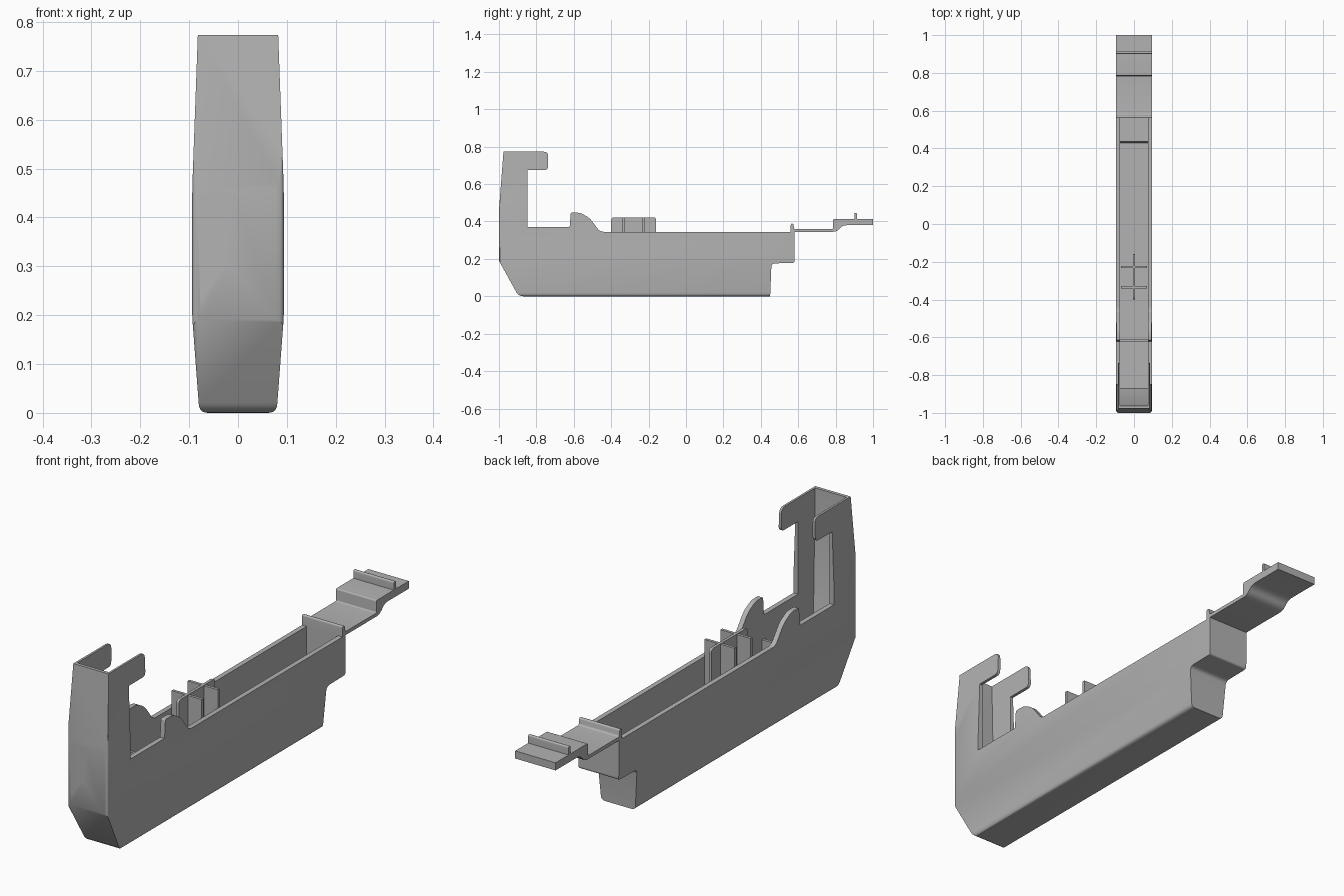
import bpy, bmesh, math
from mathutils import Vector

cube = bpy.data.objects.get("Cube")
if cube:
    bpy.data.objects.remove(cube, do_unlink=True)

grey = bpy.data.materials.new("matte_grey")
grey.use_nodes = True
colour = (0.45, 0.45, 0.45, 1)
grey.diffuse_color = colour
grey.node_tree.nodes["Principled BSDF"].inputs["Base Color"].default_value = colour

HALF = 0.094    # half width of the body
INNER = 0.073   # half width of the cavity


def rounded(points, steps=5):
    """Fillet every corner given as (u, v, radius); plain (u, v) stays sharp."""
    out = []
    for i, p in enumerate(points):
        here = Vector(p[:2])
        if len(p) == 2:
            out.append(here)
            continue
        ends = []
        for q in (points[i - 1], points[(i + 1) % len(points)]):
            ends.append(here + (Vector(q[:2]) - here).normalized() * p[2])
        for s in range(steps + 1):
            t = s / steps
            out.append(ends[0] * (1 - t) ** 2 + here * 2 * t * (1 - t) + ends[1] * t * t)
    return out


def prism(name, points, axis, low, high):
    """Extrude a flat profile along one axis."""
    place = {"x": lambda p, d: (d, p.x, p.y),
             "y": lambda p, d: (p.x, d, p.y),
             "z": lambda p, d: (p.x, p.y, d)}[axis]
    bm = bmesh.new()
    profile = rounded(points)
    a = [bm.verts.new(place(p, low)) for p in profile]
    b = [bm.verts.new(place(p, high)) for p in profile]
    bm.faces.new(a)
    bm.faces.new(b[::-1])
    for i in range(len(a)):
        bm.faces.new((a[i - 1], a[i], b[i], b[i - 1]))
    bmesh.ops.recalc_face_normals(bm, faces=bm.faces)
    mesh = bpy.data.meshes.new(name)
    bm.to_mesh(mesh)
    bm.free()
    mesh.materials.append(grey)
    obj = bpy.data.objects.new(name, mesh)
    bpy.context.collection.objects.link(obj)
    return obj


def activate(obj):
    bpy.ops.object.select_all(action="DESELECT")
    obj.select_set(True)
    bpy.context.view_layer.objects.active = obj


def combine(target, tool, operation):
    mod = target.modifiers.new(operation, "BOOLEAN")
    mod.operation, mod.solver, mod.object = operation, "EXACT", tool
    activate(target)
    bpy.ops.object.modifier_apply(modifier=mod.name)
    bpy.data.objects.remove(tool, do_unlink=True)


def smooth(obj):
    activate(obj)
    bpy.ops.object.shade_smooth_by_angle(angle=math.radians(30))


def mirrored(half):
    """Close a right-hand outline with its mirror image."""
    return half + [(-p[0],) + tuple(p[1:]) for p in reversed(half)]


# Body: side outline with hooked column and retaining bumps
body = prism("body_shell", [
    (-0.976, 0.773), (-1.0, 0.46), (-1.0, 0.19), (-0.895, 0, 0.025),
    (0.45, 0), (0.457, 0.176, 0.02), (0.58, 0.178, 0.01), (0.58, 0.345),
    (-0.46, 0.345, 0.02), (-0.515, 0.418, 0.02), (-0.565, 0.447, 0.02),
    (-0.616, 0.447, 0.008), (-0.622, 0.37), (-0.848, 0.37),
    (-0.848, 0.675), (-0.737, 0.675, 0.02), (-0.737, 0.773, 0.025),
], "x", -0.2, 0.2)

# Draft the sides and round the bottom edges, then the front corners
combine(body, prism("front_outline", mirrored([
    (0.079, 0, 0.018), (HALF, 0.2, 0.02), (HALF, 0.45, 0.04), (0.082, 0.78),
]), "y", -1.2, 1.2), "INTERSECT")
combine(body, prism("top_outline", mirrored([
    (HALF + 0.001, -1.0, 0.018), (HALF + 0.001, 1.0),
]), "z", -0.2, 1.2), "INTERSECT")

# Hollow out the body, open at the top
combine(body, prism("cavity", [
    (-0.965, 0.9), (-0.95, 0.215), (-0.87, 0.02), (0.43, 0.02),
    (0.437, 0.198), (0.56, 0.198), (0.56, 0.9),
], "x", -INNER, INNER), "DIFFERENCE")
smooth(body)

# Latch tongue with a ridge at the root and another near the tip
tongue = prism("latch_tongue", [
    (0.56, 0.345), (0.56, 0.388, 0.006), (0.574, 0.388, 0.006), (0.578, 0.36, 0.008),
    (0.785, 0.36, 0.006), (0.785, 0.412, 0.006), (0.9, 0.412), (0.9, 0.446, 0.006),
    (0.914, 0.446, 0.006), (0.914, 0.412), (1.0, 0.412), (1.0, 0.38),
    (0.835, 0.38, 0.025), (0.81, 0.345, 0.025),
], "x", -HALF, HALF)
smooth(tongue)

# Crossed ribs standing in the cavity
prism("long_rib", [(-0.4, 0.015), (-0.16, 0.015), (-0.16, 0.422, 0.015),
                   (-0.4, 0.422, 0.015)], "x", -0.006, 0.006)
for name, y, top in (("front_cross_rib", -0.335, 0.42), ("rear_cross_rib", -0.228, 0.42),
                     ("low_cross_wall", -0.615, 0.27)):
    w = INNER + 0.003 if top < 0.3 else INNER - 0.003
    prism(name, [(-w, 0.015), (w, 0.015), (w, top), (-w, top)], "y", y - 0.006, y + 0.006)
